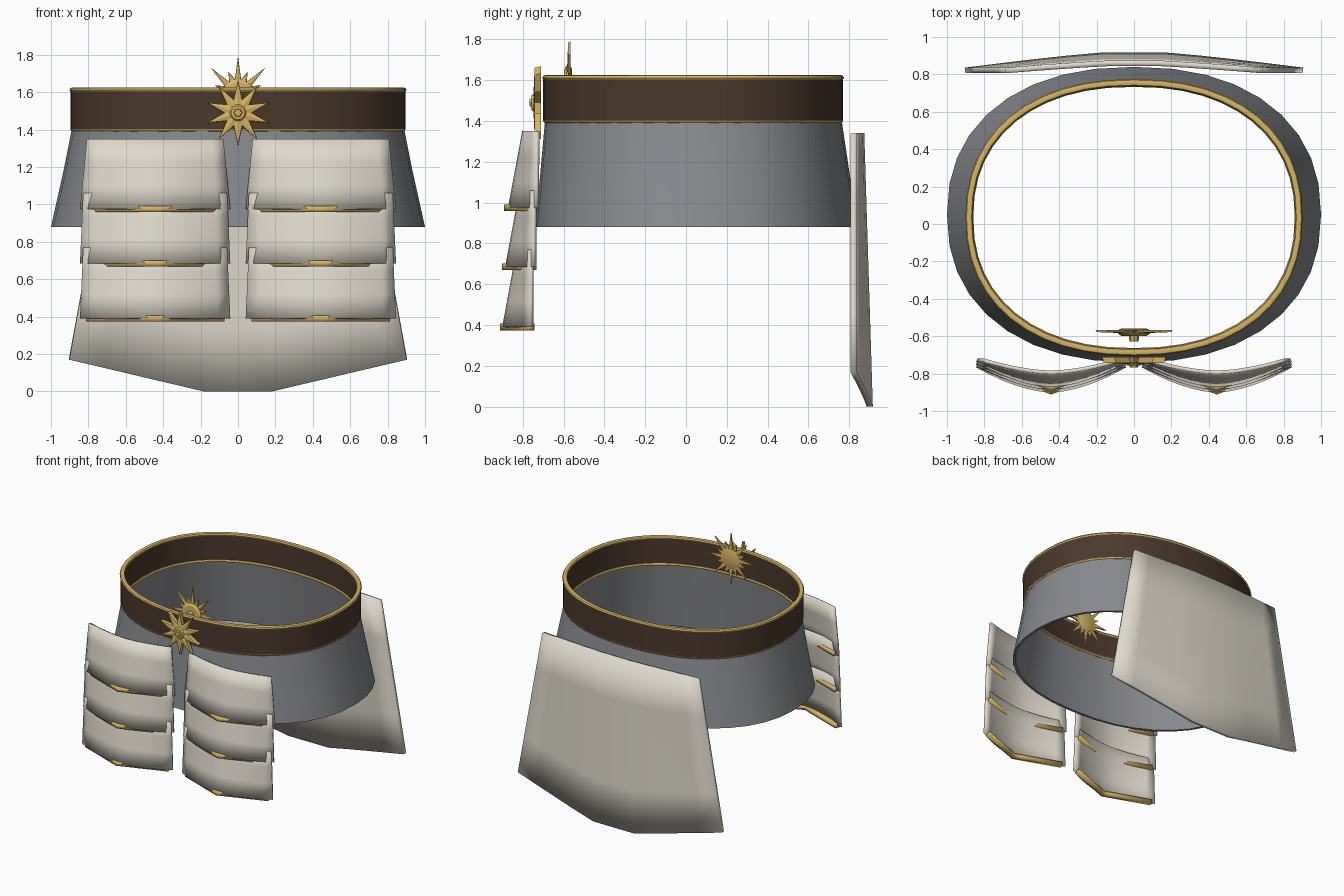
import bpy, math
from math import sin, cos, pi

if "Cube" in bpy.data.objects:
    bpy.data.objects.remove(bpy.data.objects["Cube"])


def material(name, rgb):
    m = bpy.data.materials.new(name)
    m.diffuse_color = (*rgb, 1)
    m.use_nodes = True
    m.node_tree.nodes["Principled BSDF"].inputs["Base Color"].default_value = m.diffuse_color
    return m


IVORY = material("ivory_paint", (0.74, 0.70, 0.61))
STEEL = material("dull_steel", (0.25, 0.255, 0.275))
LEATHER = material("dark_leather", (0.07, 0.04, 0.025))
GOLD = material("gold_trim", (0.68, 0.46, 0.13))


def make(name, verts, faces, mat, angle=35):
    me = bpy.data.meshes.new(name)
    me.from_pydata(verts, [], faces)
    me.materials.append(mat)
    ob = bpy.data.objects.new(name, me)
    bpy.context.collection.objects.link(ob)
    bpy.ops.object.select_all(action='DESELECT')
    ob.select_set(True)
    bpy.context.view_layer.objects.active = ob
    bpy.ops.object.shade_smooth_by_angle(angle=math.radians(angle))
    return ob


def oval_ring(name, section, n, mat):
    """Sweep a closed section of (rx, ry, centre_y, z) round a squarish oval."""
    def pw(c):
        return math.copysign(abs(c) ** (2 / 2.25), c)
    verts = [(rx * pw(cos(2 * pi * i / n)), cy + ry * pw(sin(2 * pi * i / n)), z)
             for i in range(n) for rx, ry, cy, z in section]
    m = len(section)
    faces = [(i * m + j, ((i + 1) % n) * m + j, ((i + 1) % n) * m + (j + 1) % m, i * m + (j + 1) % m)
             for i in range(n) for j in range(m)]
    return make(name, verts, faces, mat)


def sheet(name, f, us, vs, thick, mat):
    """Curved plate whose outer surface is f(u, v)."""
    w = len(us)
    verts = [f(u, v) for v in vs for u in us]
    faces = [(r * w + c, r * w + c + 1, (r + 1) * w + c + 1, (r + 1) * w + c)
             for r in range(len(vs) - 1) for c in range(w - 1)]
    ob = make(name, verts, faces, mat)
    s = ob.modifiers.new("thickness", 'SOLIDIFY')
    s.thickness, s.offset = thick, -1
    return ob


def steps(n, a, b):
    return [a + (b - a) * i / n for i in range(n + 1)]


# Waist belt, its rims, and the flared skirt
oval_ring("waist_belt", [(0.896, 0.735, 0.035, 1.40), (0.896, 0.735, 0.035, 1.61),
                         (0.868, 0.707, 0.035, 1.61), (0.868, 0.707, 0.035, 1.40)][::1], 48, LEATHER)
for label, z, rx in (("top", 1.612, 0.882), ("bottom", 1.402, 0.878)):
    oval_ring("belt_rim_" + label,
              [(rx + 0.019 * cos(a), rx - 0.161 + 0.019 * cos(a), 0.035, z + 0.014 * sin(a))
               for a in [pi / 4 * k for k in range(8)]], 48, GOLD)
oval_ring("flared_skirt", [(1.0, 0.79, 0.05, 0.88), (0.935, 0.755, 0.043, 1.17), (0.888, 0.727, 0.036, 1.405),
                           (0.868, 0.707, 0.036, 1.405), (0.915, 0.735, 0.043, 1.17),
                           (0.98, 0.77, 0.05, 0.88)], 36, STEEL)

# Front hanging plates: three overlapping lames per side, each with a gold lower trim
for side, sx in (("left", -1), ("right", 1)):
    cx = sx * 0.443
    for k, (zt, zb) in enumerate(((1.35, 0.975), (1.06, 0.685), (0.77, 0.39))):
        push = 0.014 * k

        def lame(u, t):
            half = 0.402 + (0.365 - 0.402) * t if k == 0 else 0.402 - 0.017 * t
            bulge = (0.135 - 0.07 * t) * (1 - abs(u) ** 1.7)
            return (cx + half * u, -0.738 - push - bulge, zb + (zt - zb) * t)

        def trim(u, t):
            return (cx + 0.37 * u, -0.892 - push * 0.7 + 0.135 * abs(u), zb - 0.016 + 0.032 * t)

        sheet(f"{side}_lame_{k + 1}", lame, steps(12, -1, 1), steps(3, 0, 1), 0.02, IVORY)
        sheet(f"{side}_lame_trim_{k + 1}", trim, (-1, -0.15, 0, 0.15, 1), (0, 1), 0.035, GOLD)


# Large rear plate with a blunt pointed lower edge
def rear(u, t):
    a = abs(u)
    low = 0 if a <= 0.2 else 0.17 * (a - 0.2) / 0.8
    z = low + (1.34 - low) * t
    half = 0.905 - 0.215 * t
    bulge = (0.08 - 0.042 * t) * (1 - max(0, (a - 0.2) / 0.8) ** 1.15)
    return (-half * u, 0.836 + bulge, z)


sheet("rear_plate", rear, (-1, -0.8, -0.6, -0.4, -0.2, 0, 0.2, 0.4, 0.6, 0.8, 1), steps(4, 0, 1), 0.03, IVORY)


# Sunburst ornaments
def disc(name, r, y0, y1, z, n, inset=0.8):
    verts = [(q * cos(2 * pi * i / n), y, z + q * sin(2 * pi * i / n))
             for q, y in ((r, y0), (r, (y0 + y1) / 2), (r * inset, y1)) for i in range(n)]
    faces = [(b + i, b + (i + 1) % n, b + n + (i + 1) % n, b + n + i) for b in (0, n) for i in range(n)]
    faces += [tuple(range(n))[::-1], tuple(range(2 * n, 3 * n))]
    return make(name, verts, faces, GOLD, 30)


def sunburst(name, radii, r_in, z, y_back, y_front):
    """Ridged star plate; radii lists spike lengths in turn."""
    n = len(radii)
    verts = []
    for y, sc in ((y_back, 1), (y_front, 0.96)):
        for i in range(2 * n):
            r = (radii[i // 2] if i % 2 == 0 else r_in) * sc
            a = pi / 2 + pi * i / n
            verts.append((r * cos(a), y, z + r * sin(a)))
    m = 2 * n
    verts += [(0, y_back, z), (0, y_front - 0.008, z)]
    faces = []
    for i in range(m):
        j = (i + 1) % m
        faces += [(i, m + i, m + j, j), (j, 2 * m, i), (m + i, 2 * m + 1, m + j)]
    ob = make(name, verts, faces, GOLD, 20)
    return ob


sunburst("front_sunburst", [0.178] * 10, 0.075, 1.49, -0.712, -0.742)
disc("front_sunburst_boss", 0.045, -0.735, -0.757, 1.49, 16)
disc("front_sunburst_stud", 0.024, -0.75, -0.768, 1.49, 6)
sunburst("inner_sunburst", [0.207, 0.135] * 8, 0.085, 1.585, -0.566, -0.578)
disc("inner_sunburst_disc", 0.085, -0.575, -0.598, 1.585, 16)
disc("inner_sunburst_stud", 0.028, -0.595, -0.628, 1.585, 8)
disc("inner_sunburst_back", 0.08, -0.57, -0.558, 1.585, 16)
